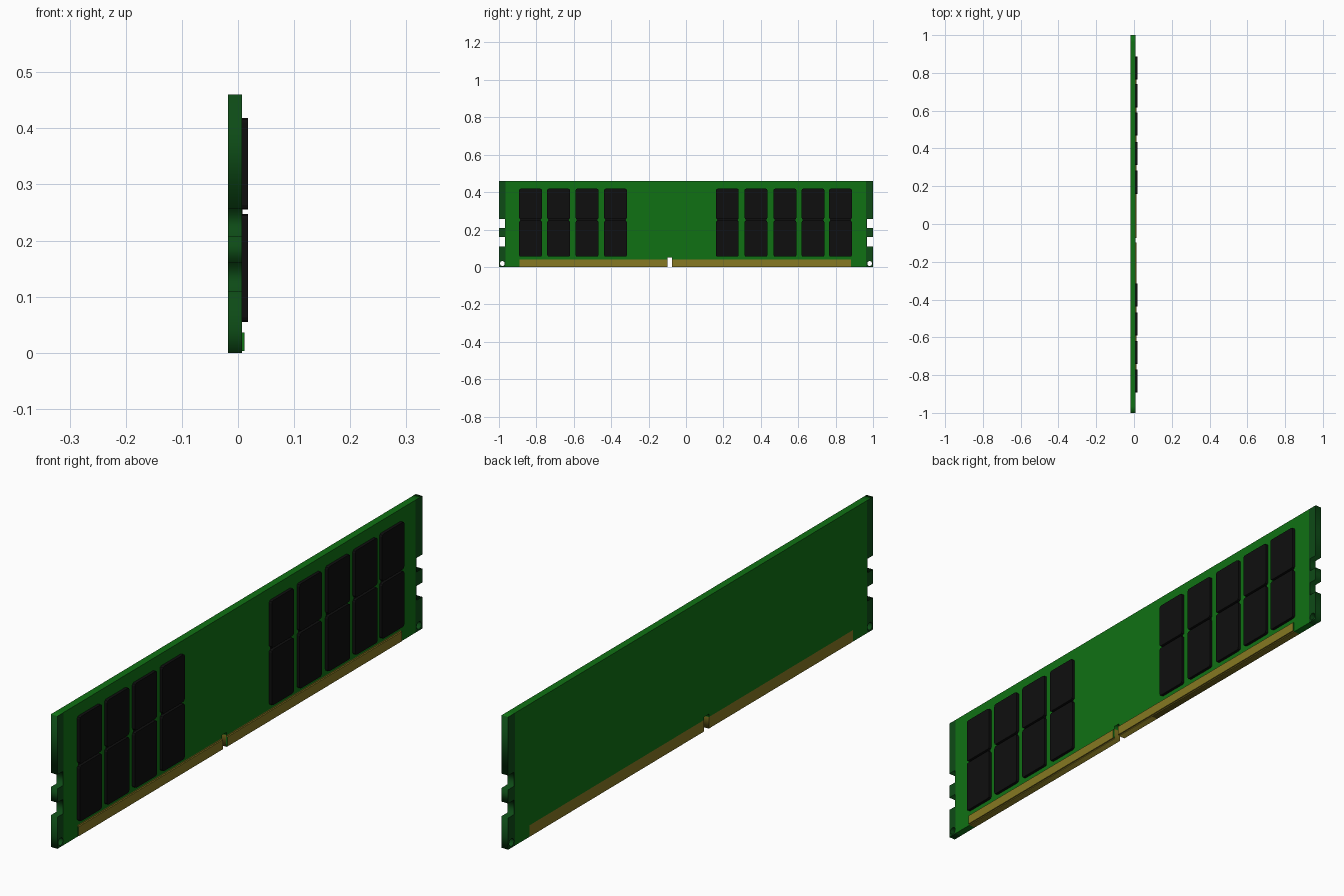
import bpy, bmesh, math
from mathutils import Matrix, Vector

if "Cube" in bpy.data.objects:
    bpy.data.objects.remove(bpy.data.objects["Cube"])


def material(name, rgb):
    m = bpy.data.materials.new(name)
    m.diffuse_color = (*rgb, 1)
    m.use_nodes = True
    m.node_tree.nodes["Principled BSDF"].inputs["Base Color"].default_value = m.diffuse_color
    return m


GREEN = material("board_green", (0.005, 0.165, 0.007))
DARK = material("dark_green", (0.004, 0.07, 0.008))
GOLD = material("contact_gold", (0.24, 0.19, 0.016))
BLACK = material("chip_black", (0.0045, 0.0045, 0.0045))

BACK, FRONT, TOP = -0.018, 0.007, 0.46
NOTCH = (-0.099, -0.074)
GOLD_Y = (-0.89, 0.882)


def add_object(name, bm, mats):
    mesh = bpy.data.meshes.new(name)
    bm.normal_update()
    bm.to_mesh(mesh)
    bm.free()
    for m in mats:
        mesh.materials.append(m)
    ob = bpy.data.objects.new(name, mesh)
    bpy.context.collection.objects.link(ob)
    return ob


def box(x, y, z):
    bm = bmesh.new()
    bmesh.ops.create_cube(bm, size=1)
    for v in bm.verts:
        v.co = [(lo + hi) / 2 + c * (hi - lo) for c, (lo, hi) in zip(v.co, (x, y, z))]
    return bm


# circuit board: outline with side notches, key slot and two holes
side = [(1, 0), (1, .11), (.968, .11), (.968, .16), (1, .16),
        (1, .208), (.968, .208), (.968, .257), (1, .257), (1, TOP)]
outline = side + [(-y, z) for y, z in reversed(side)]
outline += [(NOTCH[0], 0), (NOTCH[0], .05), (NOTCH[1], .05), (NOTCH[1], 0)]
loops = [outline]
for s in (-1, 1):
    loops.append([(s * .982 + .013 * math.cos(a * math.tau / 16),
                   .018 + .013 * math.sin(a * math.tau / 16)) for a in range(16)])

curve = bpy.data.curves.new("outline", 'CURVE')
curve.dimensions = '2D'
curve.fill_mode = 'BOTH'
curve.extrude = (FRONT - BACK) / 2
for pts in loops:
    sp = curve.splines.new('POLY')
    sp.points.add(len(pts) - 1)
    for p, (y, z) in zip(sp.points, pts):
        p.co = (y, z, 0, 1)
    sp.use_cyclic_u = True
helper = bpy.data.objects.new("outline", curve)
bpy.context.collection.objects.link(helper)
bpy.context.view_layer.update()
flat = bpy.data.meshes.new_from_object(helper.evaluated_get(bpy.context.evaluated_depsgraph_get()))
bpy.data.objects.remove(helper)

bm = bmesh.new()
bm.from_mesh(flat)
bm.transform(Matrix(((0, 0, 1, (FRONT + BACK) / 2), (1, 0, 0, 0), (0, 1, 0, 0), (0, 0, 0, 1))))
bmesh.ops.remove_doubles(bm, verts=bm.verts, dist=1e-5)
# colour boundaries: end strips and contact band
cuts = [((0, y, 0), (0, 1, 0)) for y in (-.965, .963, *GOLD_Y)] + [((0, 0, .04), (0, 0, 1))]
for co, no in cuts:
    bmesh.ops.bisect_plane(bm, geom=bm.verts[:] + bm.edges[:] + bm.faces[:],
                           plane_co=co, plane_no=no, dist=1e-6)
bmesh.ops.recalc_face_normals(bm, faces=bm.faces)
bm.normal_update()
for f in bm.faces:
    c = f.calc_center_median()
    f.material_index = 0
    if abs(c.y) > .963 and f.normal.z < .9:
        f.material_index = 1
    elif abs(c.y) > .963 and c.z < TOP - .01:
        f.material_index = 1
    elif GOLD_Y[0] < c.y < GOLD_Y[1] and c.z < .04:
        f.material_index = 2
add_object("circuit_board", bm, [GREEN, DARK, GOLD])

# raised contact strips either side of the key slot, with green ends
for name, y in (("contact_strip_left", (GOLD_Y[0], NOTCH[0])),
                ("contact_strip_right", (NOTCH[1], GOLD_Y[1]))):
    bm = box((FRONT - .002, .012), y, (.003, .036))
    bm.normal_update()
    for f in bm.faces:
        f.material_index = int(abs(f.normal.y) > .5)
    add_object(name, bm, [GOLD, GREEN])

# memory chips: two rows, four columns on one side and five on the other
columns = [-.831, -.681, -.529, -.377, .221, .374, .529, .679, .826]
for i, y in enumerate(columns):
    for row, z in (("lower", (.055, .247)), ("upper", (.255, .418))):
        bm = box((FRONT - .002, .0175), (y - .061, y + .061), z)
        corners = [e for e in bm.edges
                   if abs((e.verts[0].co - e.verts[1].co).normalized().x) > .9]
        bmesh.ops.bevel(bm, geom=corners, offset=.008, segments=2, profile=.5, affect='EDGES')
        add_object(f"chip_{row}_{i + 1}", bm, [BLACK])
    # dark joint visible between the two rows
    add_object(f"chip_joint_{i + 1}",
               box((FRONT - .002, FRONT + .0006), (y - .056, y + .056), (.24, .262)), [BLACK])
